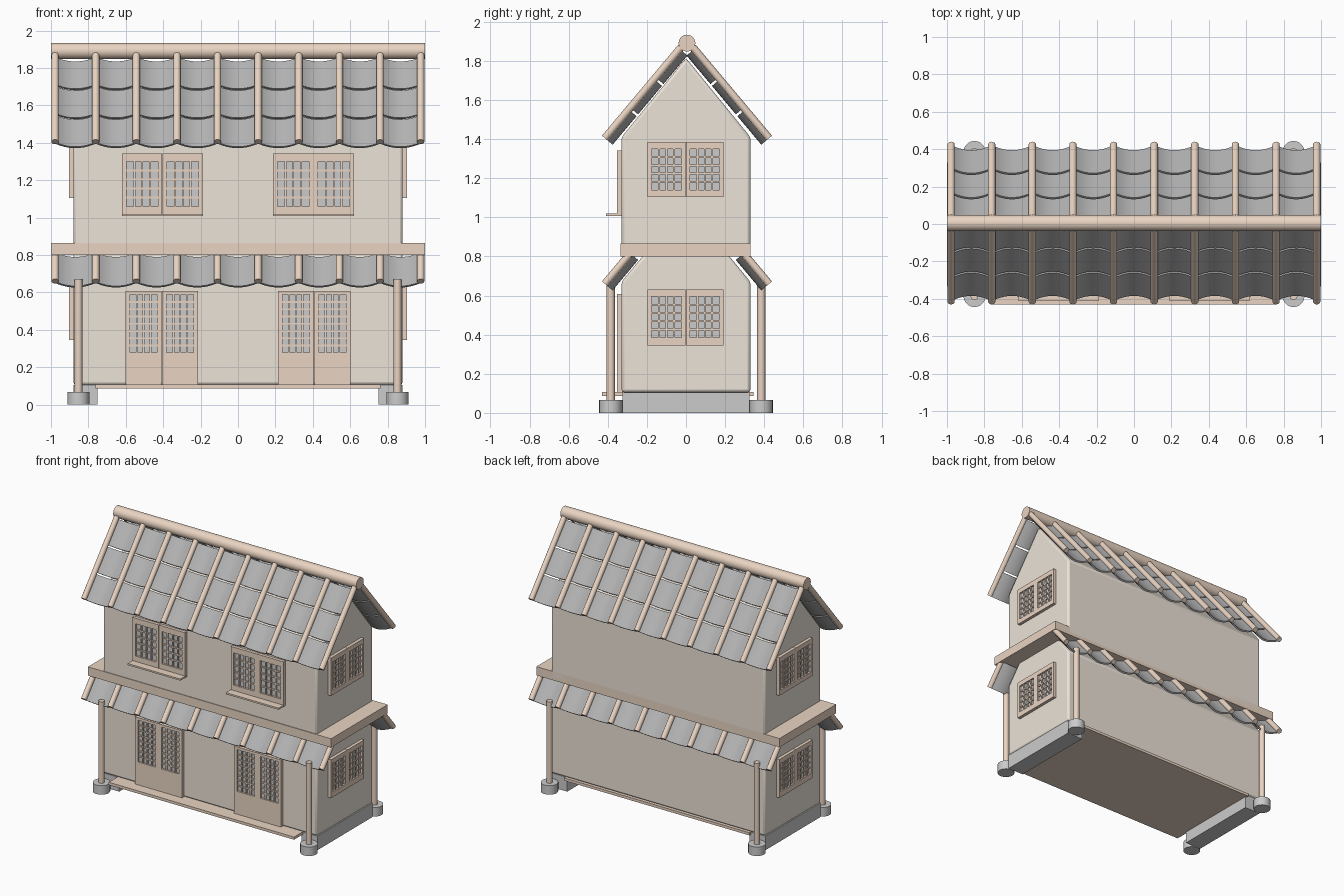
import bpy, bmesh, math
from mathutils import Matrix, Vector

if "Cube" in bpy.data.objects:
    bpy.data.objects.remove(bpy.data.objects["Cube"])


def material(name, rgb):
    m = bpy.data.materials.new(name)
    m.diffuse_color = (*rgb, 1)
    m.use_nodes = True
    m.node_tree.nodes["Principled BSDF"].inputs["Base Color"].default_value = m.diffuse_color
    return m


WOOD = material("wood", (0.82, 0.66, 0.54))
PLASTER = material("plaster", (0.84, 0.77, 0.69))
TILE = material("roof_tile", (0.45, 0.45, 0.45))


def finish(bm, name, mat=None, smooth=False, bevel=0):
    bmesh.ops.recalc_face_normals(bm, faces=bm.faces[:])
    me = bpy.data.meshes.new(name)
    bm.to_mesh(me)
    bm.free()
    ob = bpy.data.objects.new(name, me)
    bpy.context.collection.objects.link(ob)
    if mat:
        me.materials.append(mat)
    if bevel:
        mod = ob.modifiers.new("bevel", 'BEVEL')
        mod.width, mod.segments = bevel, 2
    if smooth:
        bpy.ops.object.select_all(action='DESELECT')
        ob.select_set(True)
        bpy.context.view_layer.objects.active = ob
        bpy.ops.object.shade_smooth_by_angle(angle=math.radians(35))
    return ob


def box(bm, x0, x1, y0, y1, z0, z1, m=Matrix()):
    c = Vector(((x0 + x1) / 2, (y0 + y1) / 2, (z0 + z1) / 2))
    s = Matrix.Diagonal((x1 - x0, y1 - y0, z1 - z0, 1))
    bmesh.ops.create_cube(bm, size=1, matrix=m @ Matrix.Translation(c) @ s)


def rod(bm, a, b, r, sides=16):
    a, b = Vector(a), Vector(b)
    rot = (b - a).to_track_quat('Z', 'Y').to_matrix().to_4x4()
    bmesh.ops.create_cone(bm, cap_ends=True, segments=sides, radius1=r, radius2=r,
                          depth=(b - a).length, matrix=Matrix.Translation((a + b) / 2) @ rot)


def prism(bm, start, end):
    # closed solid between two matching outlines
    a = [bm.verts.new(p) for p in start]
    b = [bm.verts.new(p) for p in end]
    n = len(a)
    bm.faces.new(a)
    bm.faces.new(b[::-1])
    for i in range(n):
        j = (i + 1) % n
        bm.faces.new((a[i], b[i], b[j], a[j]))


# Walls: gabled upper storey, lower storey with sloped shoulders
def storey(name, profile):
    bm = bmesh.new()
    prism(bm, [(-0.88, y, z) for y, z in profile], [(0.88, y, z) for y, z in profile])
    finish(bm, name, PLASTER, smooth=True, bevel=0.015)


storey("upper_walls", [(-.33, .81), (.33, .81), (.33, 1.41), (0, 1.815), (-.33, 1.41)])
storey("lower_walls", [(-.33, .105), (.33, .105), (.33, .67), (.21, .815), (-.21, .815), (-.33, .67)])

# Belt beam between storeys, and the floor deck
bm = bmesh.new()
box(bm, -1, 1, -.335, .33, .80, .865)
finish(bm, "belt_beam", WOOD)
bm = bmesh.new()
box(bm, -.762, .762, -.43, .345, .087, .107)
finish(bm, "floor_deck", WOOD)

# Foundation strips, post bases and posts
bm = bmesh.new()
for s in (-1, 1):
    x0, x1 = sorted((s * .75, s * .88))
    box(bm, x0, x1, -.325, .325, 0, .105)
finish(bm, "foundation_strips")
bases, posts = bmesh.new(), bmesh.new()
for x in (-.853, .853):
    for y in (-.385, .385):
        rod(bases, (x, y, 0), (x, y, .067), .059, 20)
        rod(posts, (x, y, .06), (x, y, .672), .021)
finish(bases, "post_bases", smooth=True)
finish(posts, "porch_posts", WOOD, smooth=True)

# Roofs: sagging tile courses between round battens
PITCH = math.radians(50)
COS, SIN = math.cos(PITCH), math.sin(PITCH)
STEP, BAYS, X0 = .2172, 9, -.978


def slope_point(side, x, s, n, z_eave):
    # s runs up the slope from the eave, n is the outward offset
    y = .42 - s * COS + n * SIN
    return (x, .005 + side * y, z_eave + s * SIN + n * COS)


def roof(name, z_eave, length, courses):
    tiles, battens = bmesh.new(), bmesh.new()
    pitch = length / courses
    arc = [-1 + i / 5 for i in range(11)]
    sag = [(t, -.006 - .034 * (1 - t * t)) for t in arc]
    outline = sag + [(t, n - .012) for t, n in reversed(sag)]
    for side in (-1, 1):
        for i in range(BAYS + 1):
            x = X0 + i * STEP
            rod(battens, slope_point(side, x, 0, 0, z_eave),
                slope_point(side, x, length, 0, z_eave), .0195)
        for i in range(BAYS):
            xc = X0 + (i + .5) * STEP
            for c in range(courses):
                s0, s1 = c * pitch, (c + 1) * pitch - .012
                ends = [[slope_point(side, xc + t * .104, s, n, z_eave) for t, n in outline]
                        for s in (s0, s1)]
                prism(tiles, *ends)
    finish(tiles, name + "_tiles", TILE, smooth=True)
    finish(battens, name + "_battens", WOOD, smooth=True)


roof("upper_roof", 1.405, .607, 3)
roof("lower_roof", .66, .215, 1)

bm = bmesh.new()
rod(bm, (-1, .005, 1.891), (1, .005, 1.891), .043, 24)
finish(bm, "ridge_pole", WOOD, smooth=True)


# Latticed double panels for windows and doors (built facing -y, then placed)
def panel(name, m, width, z0, z1, o0, o1, stile, rows, cols=4):
    frame, pane = bmesh.new(), bmesh.new()
    leaf = width / 2
    for k in (-1, 0):
        a, b = k * leaf + .001, (k + 1) * leaf - .001
        l, r = a + stile, b - stile
        for x0, x1, lo, hi in ((a, l, z0, z1), (r, b, z0, z1), (l, r, z0, o0), (l, r, o1, z1)):
            box(frame, x0, x1, -.023, .005, lo, hi, m)
        for i in range(1, cols):
            x = l + (r - l) * i / cols
            box(frame, x - .005, x + .005, -.019, .0, o0, o1, m)
        for j in range(1, rows):
            z = o0 + (o1 - o0) * j / rows
            box(frame, l, r, -.017, .0, z - .005, z + .005, m)
        box(pane, l, r, -.009, .005, o0, o1, m)
    finish(frame, name + "_lattice", WOOD)
    finish(pane, name + "_panes")


sills = bmesh.new()
for tag, s in (("left", -1), ("right", 1)):
    x = s * .404
    panel(f"upper_{tag}_window", Matrix.Translation((x, -.33, 0)),
          .434, 1.02, 1.342, 1.06, 1.30, .024, 5)
    box(sills, x - .217, x + .217, -.41, -.325, 1.008, 1.02)
    panel(f"{tag}_door", Matrix.Translation((x + .003 * s, -.33, 0)),
          .39, .108, .608, .278, .588, .024, 8)
    side = Matrix.Translation((s * .88, -.002, 0)) @ Matrix.Rotation(s * math.pi / 2, 4, 'Z')
    panel(f"upper_{tag}_side_window", side, .392, 1.105, 1.386, 1.14, 1.35, .021, 5)
    panel(f"lower_{tag}_side_window", side, .392, .345, .63, .385, .595, .021, 5)
finish(sills, "window_sills", WOOD)
